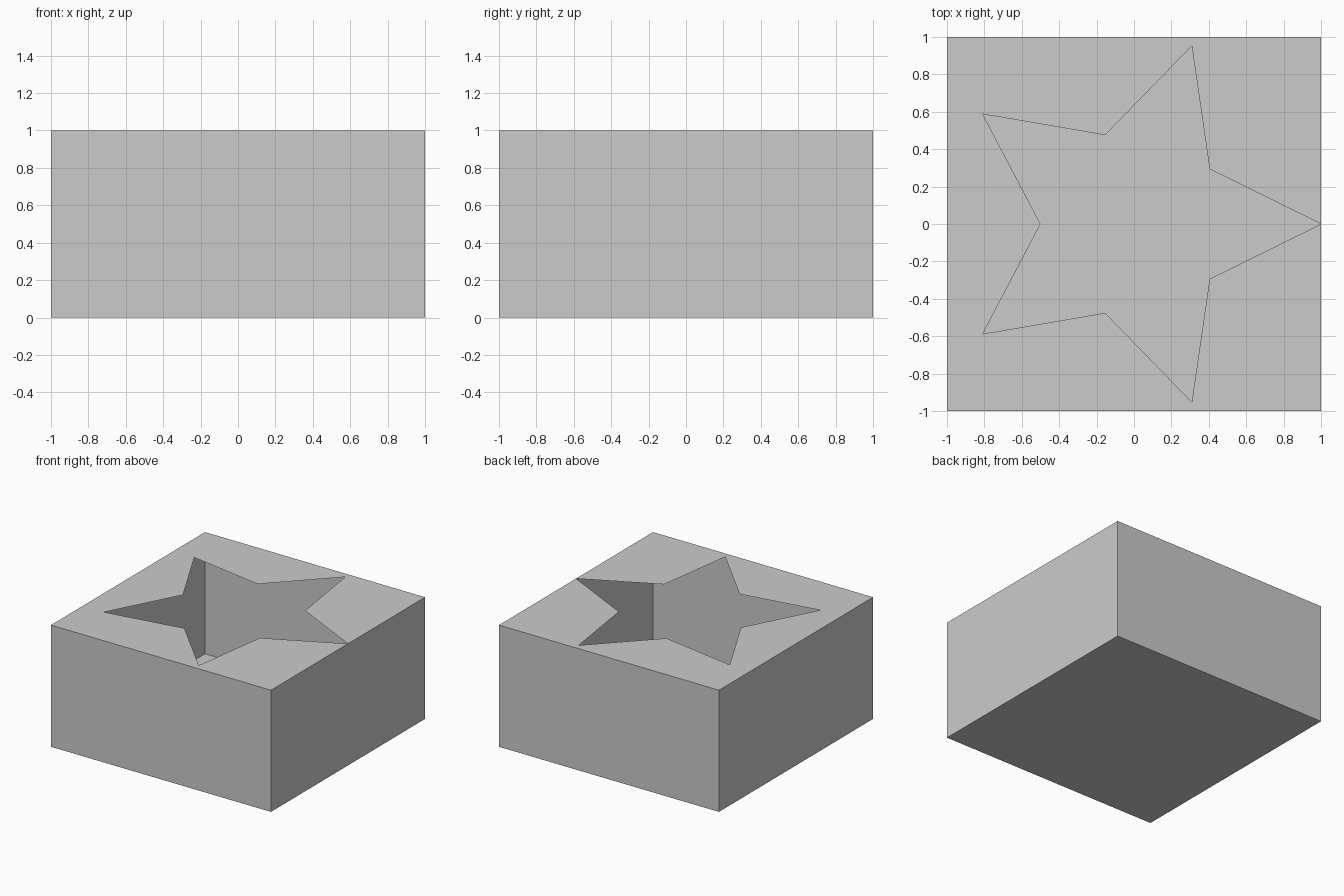
import bpy, bmesh
from math import cos, sin, pi

if "Cube" in bpy.data.objects:
    bpy.data.objects.remove(bpy.data.objects["Cube"])

# Hollow thin-walled box with a star-shaped opening in its lid.
# The y >= 0 half is built here and mirrored.
HEIGHT, R_OUT, R_IN = 1.0, 1.0, 0.5

bm = bmesh.new()


def ring(points, z):
    return [bm.verts.new((x, y, z)) for x, y in points]


# Outline of the half box, from the star tip round to the opposite side
outline = [(1, 0), (1, 1), (-1, 1), (-1, 0)]
bottom = ring(outline, 0)
top = ring(outline, HEIGHT)

# Star edge from the far inner notch back towards the tip touching the wall
star = []
for i in range(5, 0, -1):
    r = R_IN if i % 2 else R_OUT
    star.append((r * cos(i * pi / 5), max(0.0, r * sin(i * pi / 5)) if i < 5 else 0.0))
star_edge = ring(star, HEIGHT)

# Floor, walls and pierced lid
bm.faces.new(bottom[::-1])
for i in range(3):
    bm.faces.new((bottom[i], bottom[i + 1], top[i + 1], top[i]))
bm.faces.new(top + star_edge)

mesh = bpy.data.meshes.new("star_opening_box")
bm.to_mesh(mesh)
bm.free()
box = bpy.data.objects.new("star_opening_box", mesh)
bpy.context.collection.objects.link(box)

# Second half
mirror = box.modifiers.new("mirror_half", 'MIRROR')
mirror.use_axis = (False, True, False)
mirror.use_clip = True
